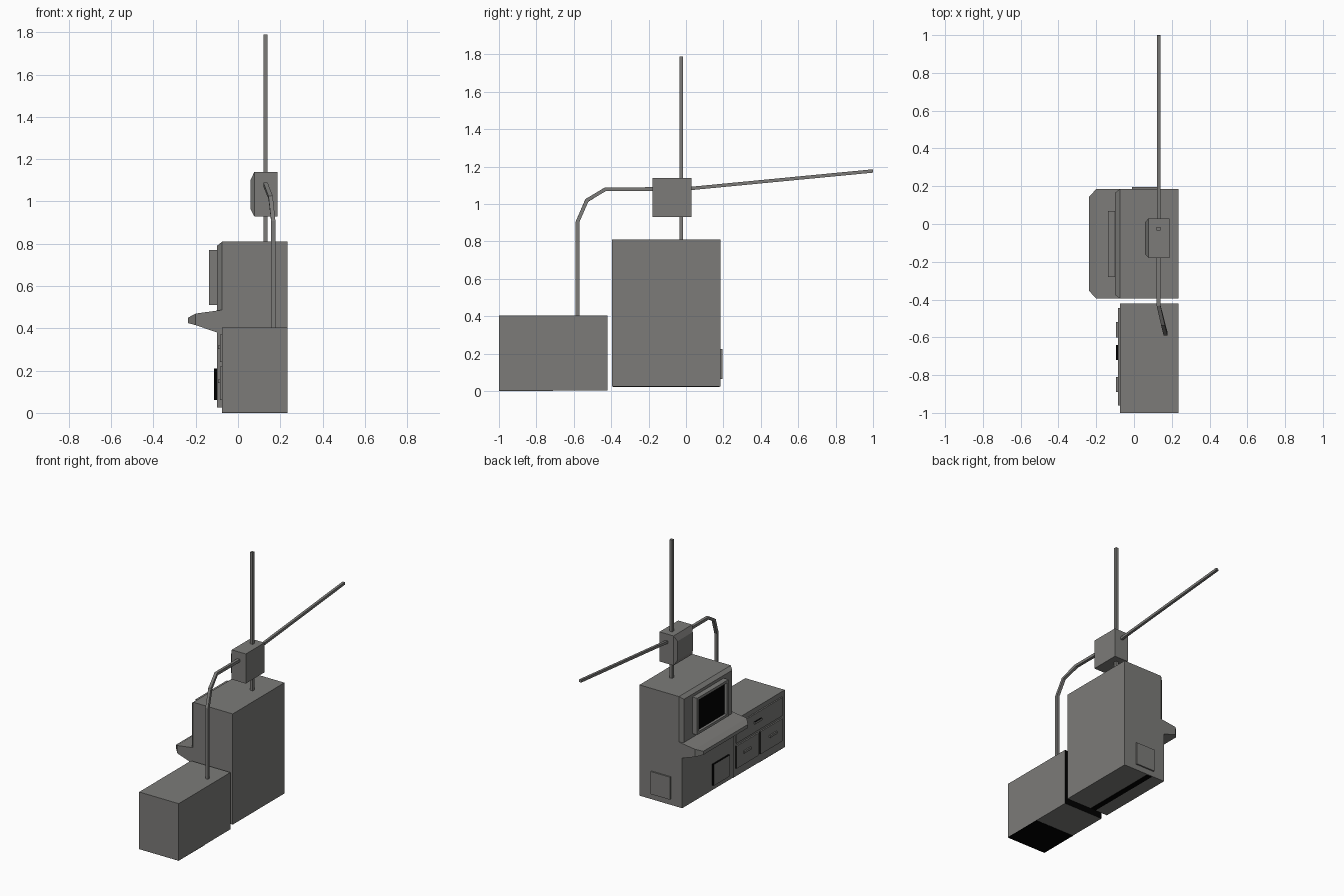
import bpy, bmesh
from mathutils import Vector

if "Cube" in bpy.data.objects:
    bpy.data.objects.remove(bpy.data.objects["Cube"])

def material(name, rgb):
    m = bpy.data.materials.new(name)
    m.diffuse_color = (*rgb, 1)
    m.use_nodes = True
    m.node_tree.nodes["Principled BSDF"].inputs["Base Color"].default_value = m.diffuse_color
    return m

GREY = material("warm grey paint", (0.2, 0.198, 0.19))
BLACK = material("black", (0.0, 0.0, 0.0))

def skin(name, rings, mat=GREY):
    """Join equal-sized rings of points into a closed solid."""
    bm = bmesh.new()
    rows = [[bm.verts.new(p) for p in ring] for ring in rings]
    n = len(rows[0])
    for a, b in zip(rows, rows[1:]):
        for i in range(n):
            j = (i + 1) % n
            bm.faces.new((a[i], a[j], b[j], b[i]))
    bm.faces.new(rows[0][::-1])
    bm.faces.new(rows[-1])
    bmesh.ops.recalc_face_normals(bm, faces=bm.faces)
    me = bpy.data.meshes.new(name)
    bm.to_mesh(me)
    bm.free()
    me.materials.append(mat)
    ob = bpy.data.objects.new(name, me)
    bpy.context.collection.objects.link(ob)
    return ob

def loft(name, *sections, mat=GREY):
    """Rectangular sections (x, y0, y1, z0, z1) lofted along x."""
    return skin(name, [[(x, y0, z0), (x, y1, z0), (x, y1, z1), (x, y0, z1)]
                       for x, y0, y1, z0, z1 in sections], mat)

def box(name, x0, x1, y0, y1, z0, z1, mat=GREY):
    return loft(name, (x0, y0, y1, z0, z1), (x1, y0, y1, z0, z1), mat=mat)

def blacken(ob, *directions):
    """Colour the faces that point along any of the directions black."""
    ob.data.materials.append(BLACK)
    for p in ob.data.polygons:
        if any(p.normal.dot(Vector(d)) > 0.9 for d in directions):
            p.material_index = 1

def bar(name, points, r=0.01):
    """Square bar swept along a path, mitred at the bends."""
    pts = [Vector(p) for p in points]
    rings = []
    for i, p in enumerate(pts):
        d0 = (p - pts[max(i - 1, 0)]).normalized()
        d1 = (pts[min(i + 1, len(pts) - 1)] - p).normalized()
        t = (d0 + d1).normalized()
        side = Vector((1, 0, 0))
        side = (side - t * side.dot(t)).normalized()
        up = t.cross(side)
        rings.append([p + side * a * r + up * b * r
                      for a, b in ((-1, -1), (1, -1), (1, 1), (-1, 1))])
    return skin(name, rings)

# Tall cabinet: lower body, upper body with chamfered face, dark strip beneath
box("cabinet_lower_body", -0.10, 0.235, -0.395, 0.185, 0.025, 0.43)
loft("cabinet_upper_body", (0.235, -0.395, 0.185, 0.43, 0.81),
     (-0.075, -0.395, 0.185, 0.43, 0.81), (-0.10, -0.375, 0.165, 0.43, 0.79))
box("cabinet_underside_strip", 0.0, 0.04, -0.39, 0.18, 0.022, 0.026, BLACK)

# Sloping desk shelf with clipped corners
loft("desk_shelf", (-0.075, -0.395, 0.185, 0.372, 0.487),
     (-0.20, -0.395, 0.185, 0.415, 0.47), (-0.237, -0.355, 0.145, 0.425, 0.45))

# Monitor: front face inset and pushed in to make a recessed screen
monitor = box("monitor", -0.137, -0.095, -0.28, 0.07, 0.51, 0.77)
monitor.data.materials.append(BLACK)
bm = bmesh.new()
bm.from_mesh(monitor.data)
bm.faces.ensure_lookup_table()
front = min(bm.faces, key=lambda f: f.calc_center_median().x)
bmesh.ops.inset_region(bm, faces=[front], thickness=0.026)
bmesh.ops.inset_region(bm, faces=[front], thickness=0.003, depth=-0.015)
front.material_index = 1
bm.to_mesh(monitor.data)
bm.free()

# Access panels on the tall cabinet
panel = box("front_access_panel", -0.114, -0.09, -0.33, -0.15, 0.06, 0.21)
blacken(panel, (0, -1, 0), (0, 1, 0), (0, 0, 1), (0, 0, -1))
box("side_access_panel", -0.01, 0.14, 0.18, 0.195, 0.065, 0.225)

# Low cabinet, dark on the side against the tall cabinet and partly beneath
low = box("low_cabinet", -0.075, 0.235, -1.0, -0.42, 0.002, 0.405)
blacken(low, (0, 1, 0))
box("low_cabinet_underside_plate", -0.075, 0.235, -1.0, -0.71, 0.0, 0.004, BLACK)

# Drawer, two doors and their handles
for name, y0, y1, z0, z1, c, hz in (
        ("drawer", -0.96, -0.445, 0.24, 0.37, -0.68, 0.31),
        ("door_right", -0.69, -0.445, 0.06, 0.22, -0.56, 0.15),
        ("door_left", -0.96, -0.715, 0.06, 0.22, -0.85, 0.15)):
    front = box(name, -0.085, -0.07, y0, y1, z0, z1)
    handle = box(name + "_handle", -0.094, -0.08, c - 0.04, c + 0.04, hz - 0.008, hz + 0.008)
    if name == "drawer":
        blacken(handle, (0, 0, 1))
    else:
        blacken(front, (0, 1, 0))

# Junction box on its mast, with chamfered face
loft("junction_box", (0.187, -0.18, 0.03, 0.93, 1.14),
     (0.077, -0.18, 0.03, 0.93, 1.14), (0.059, -0.16, 0.01, 0.965, 1.10))
bar("mast", [(0.13, -0.025, 0.80), (0.13, -0.025, 1.79)])

# Cable rod to the rear and bent conduit down to the low cabinet
bar("rear_rod", [(0.13, 0.02, 1.083), (0.13, 1.0, 1.177)], 0.009)
bar("conduit", [(0.13, -0.17, 1.08), (0.13, -0.43, 1.08), (0.154, -0.53, 1.02),
                (0.167, -0.58, 0.905), (0.167, -0.58, 0.40)])
